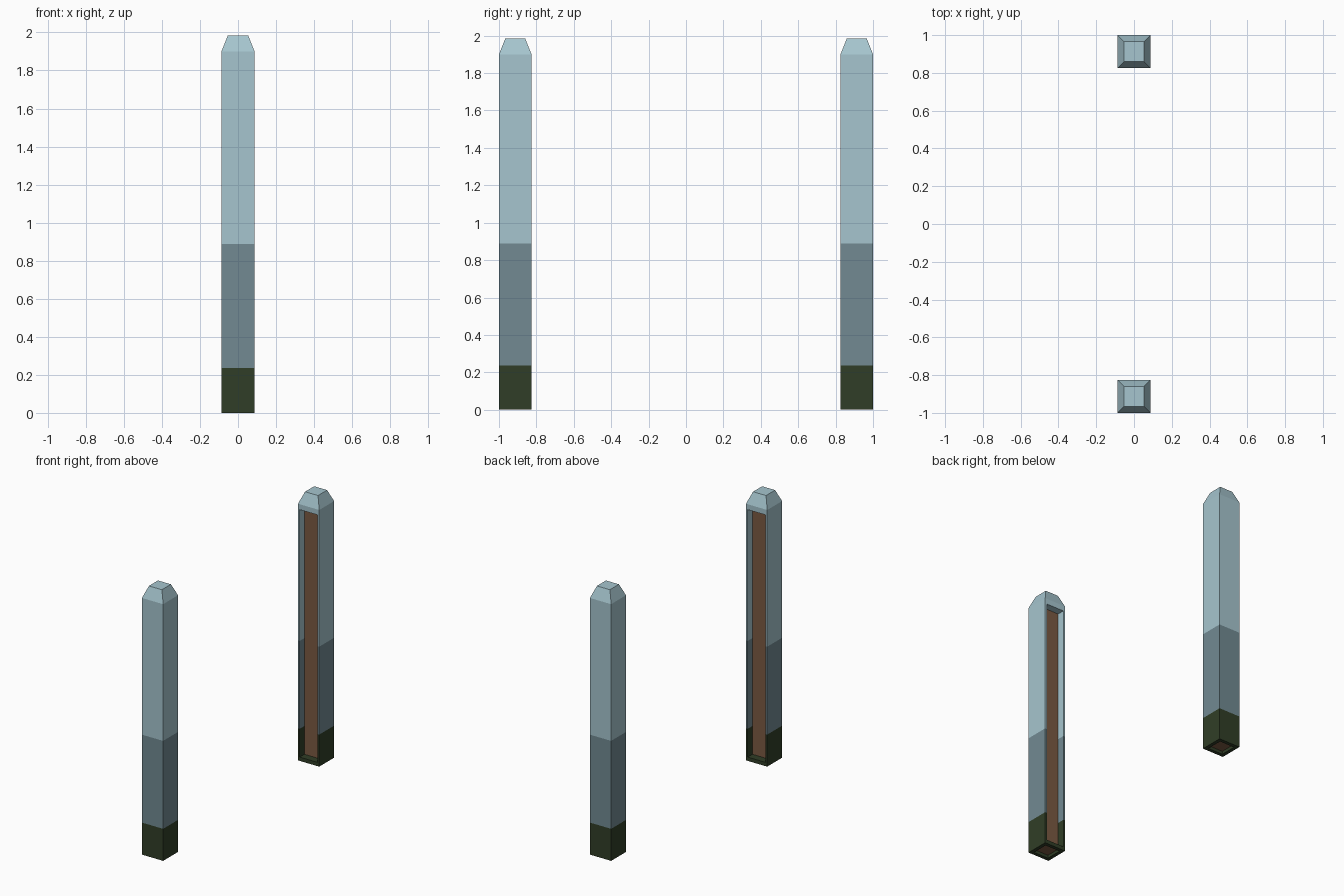
import bpy, bmesh
from mathutils import Matrix, Vector

if "Cube" in bpy.data.objects:
    bpy.data.objects.remove(bpy.data.objects["Cube"])


def mat(name, rgb):
    m = bpy.data.materials.new(name)
    m.diffuse_color = (*rgb, 1)
    m.use_nodes = True
    m.node_tree.nodes["Principled BSDF"].inputs["Base Color"].default_value = m.diffuse_color
    return m


MATS = [mat("dark_moss", (0.03, 0.048, 0.02)),
        mat("slate_grey", (0.168, 0.255, 0.287)),
        mat("pale_blue", (0.38, 0.56, 0.62)),
        mat("rust_brown", (0.195, 0.102, 0.054))]

HW, CAP, TOP, SHOULDER = 0.087, 0.053, 1.985, 1.90
BANDS = (0.237, 0.888)


def pocket(bm, normal, margin, depth, zfix=None):
    """Inset the face with this normal and sink it; the floor becomes brown."""
    bm.normal_update()
    f = max(bm.faces, key=lambda f: f.normal.dot(normal))
    bmesh.ops.inset_region(bm, faces=[f], thickness=margin)
    if zfix:
        for v in f.verts:
            v.co.z = zfix[0] if v.co.z < 1 else zfix[1]
    new = bmesh.ops.extrude_discrete_faces(bm, faces=[f])["faces"][0]
    for v in new.verts:
        v.co -= normal * depth
    new.material_index = 3


def post(name, y, turn):
    bm = bmesh.new()
    # shaft
    bmesh.ops.create_cube(bm, size=1, matrix=Matrix.Translation((0, 0, SHOULDER / 2))
                          @ Matrix.Diagonal((2 * HW, 2 * HW, SHOULDER, 1)))
    # tapered cap
    bm.normal_update()
    top = max(bm.faces, key=lambda f: f.normal.z)
    cap = bmesh.ops.extrude_discrete_faces(bm, faces=[top])["faces"][0]
    for v in cap.verts:
        v.co = (v.co.x * CAP / HW, v.co.y * CAP / HW, TOP)
    # long slot on the inner side, shallow socket underneath
    pocket(bm, Vector((0, -1, 0)), 0.02, 0.055, (0.028, 1.86))
    pocket(bm, Vector((0, 0, -1)), 0.037, 0.022)
    # colour bands by height
    for z in BANDS:
        bmesh.ops.bisect_plane(bm, geom=bm.verts[:] + bm.edges[:] + bm.faces[:],
                               plane_co=(0, 0, z), plane_no=(0, 0, 1))
    for f in bm.faces:
        if f.material_index != 3:
            z = f.calc_center_median().z
            f.material_index = sum(z > b for b in BANDS)
    bm.normal_update()
    bm.transform(Matrix.Translation((0, y, 0)) @ Matrix.Rotation(turn, 4, 'Z'))
    me = bpy.data.meshes.new(name)
    bm.to_mesh(me)
    bm.free()
    for m in MATS:
        me.materials.append(m)
    bpy.context.collection.objects.link(bpy.data.objects.new(name, me))


post("back_post", 1 - HW, 0)
post("front_post", HW - 1, 3.14159265)
